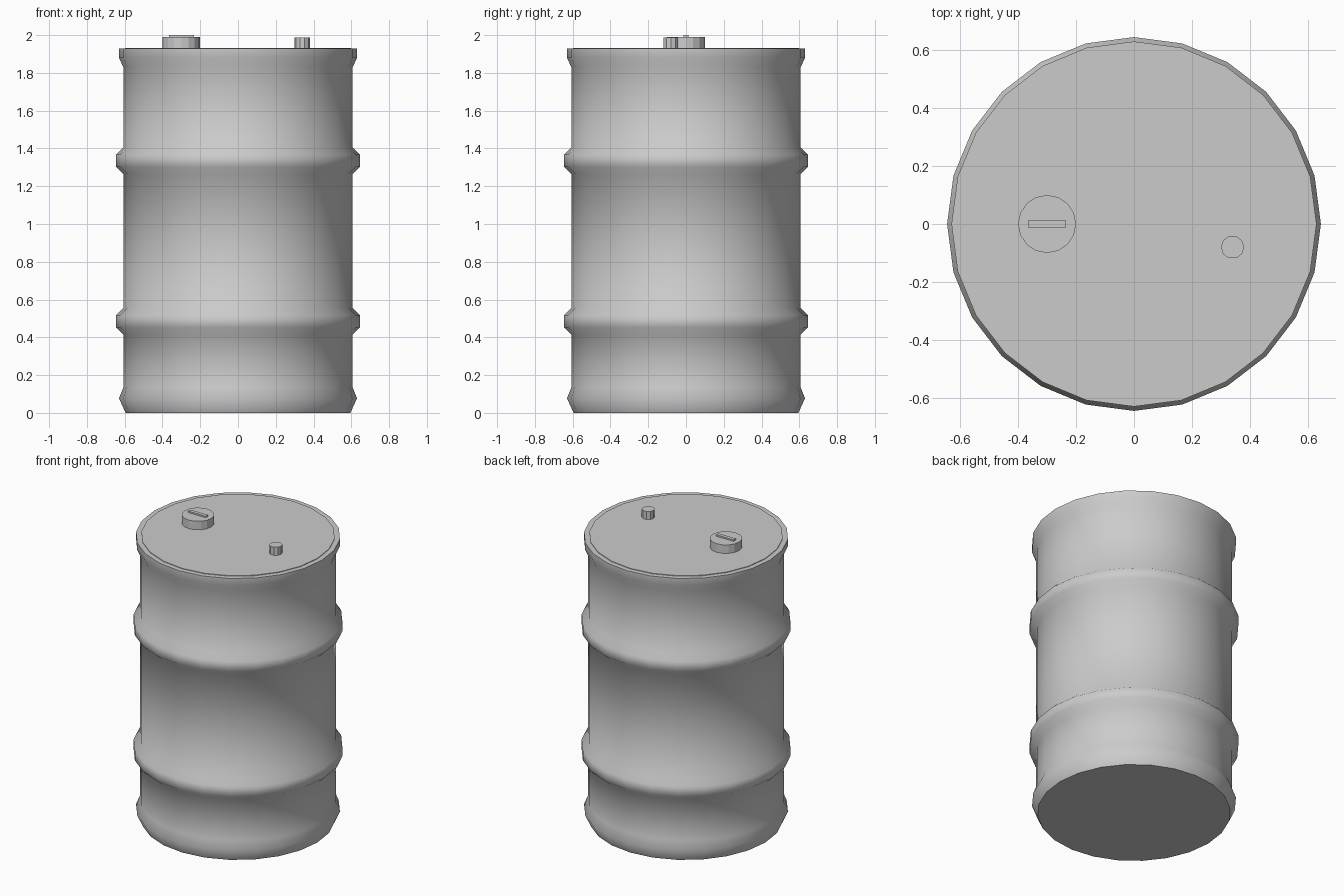
import bpy, bmesh, math

if "Cube" in bpy.data.objects:
    bpy.data.objects.remove(bpy.data.objects["Cube"])


def lathe(name, profile, sides, x=0, y=0, smooth=False):
    """Revolve (radius, z) points around z and close both ends."""
    bm = bmesh.new()
    rings = []
    for r, z in profile:
        rings.append([bm.verts.new((r * math.cos(2 * math.pi * i / sides),
                                    r * math.sin(2 * math.pi * i / sides), z))
                      for i in range(sides)])
    for a, b in zip(rings, rings[1:]):
        for i in range(sides):
            j = (i + 1) % sides
            bm.faces.new((a[i], a[j], b[j], b[i]))
    bm.faces.new(rings[0][::-1])
    bm.faces.new(rings[-1])
    mesh = bpy.data.meshes.new(name)
    bm.to_mesh(mesh)
    bm.free()
    ob = bpy.data.objects.new(name, mesh)
    ob.location = (x, y, 0)
    bpy.context.collection.objects.link(ob)
    if smooth:
        bpy.ops.object.select_all(action='DESELECT')
        ob.select_set(True)
        bpy.context.view_layer.objects.active = ob
        bpy.ops.object.shade_smooth_by_angle(angle=math.radians(60))
    return ob


WALL, RIB, RIM = 0.607, 0.645, 0.63


def rib(z):
    return [(WALL, z - 0.07), (RIB, z - 0.033), (RIB, z + 0.033), (WALL, z + 0.07)]


# drum wall: chamfered foot, two rolling ribs, flared rim
body = [(0.595, 0), (RIM, 0.077), (WALL, 0.135)]
body += rib(0.485) + rib(1.335)
body += [(WALL, 1.83), (RIM, 1.88), (RIM, 1.928)]
lathe("drum_body", body, 24, smooth=True)

# thin lid plate on top
lathe("lid", [(0.597, 1.92), (0.597, 1.932)], 24)

# large bung with grip bar, and small vent plug
lathe("large_bung", [(0.1, 1.93), (0.1, 1.99)], 16, x=-0.3)
lathe("vent_plug", [(0.04, 1.93), (0.04, 1.987)], 10, x=0.34, y=-0.08)

bpy.ops.mesh.primitive_cube_add(size=1, location=(-0.3, 0, 1.985))
bar = bpy.context.object
bar.name = "bung_grip"
bar.scale = (0.132, 0.024, 0.03)
